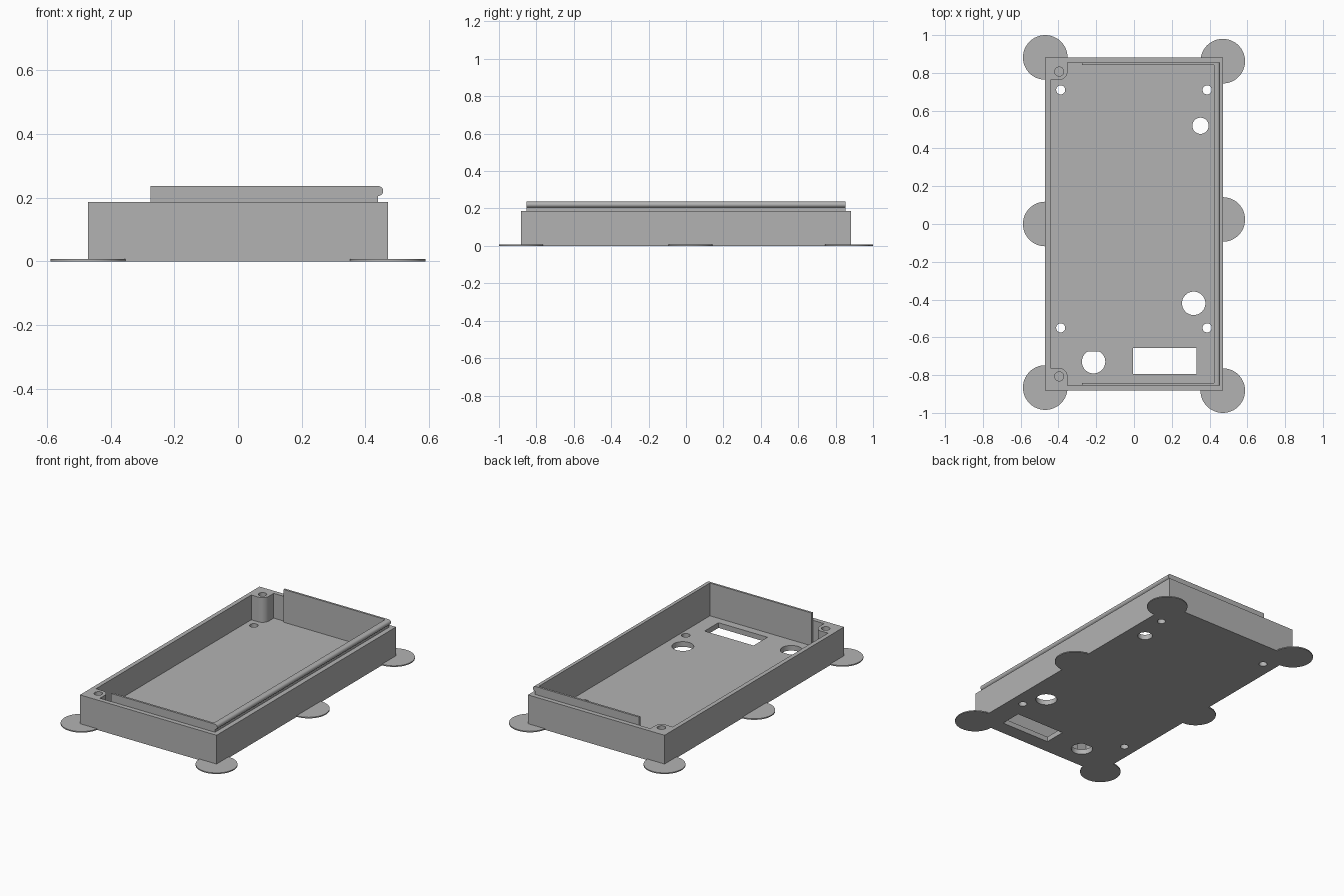
import bpy, bmesh, math

if "Cube" in bpy.data.objects:
    bpy.data.objects.remove(bpy.data.objects["Cube"])

grey = bpy.data.materials.new("plain grey")
grey.diffuse_color = (0.45, 0.45, 0.45, 1)
grey.use_nodes = True
grey.node_tree.nodes["Principled BSDF"].inputs["Base Color"].default_value = grey.diffuse_color

HX, HY = 0.47, 0.882          # half size of the case
RIM, FLOOR, TOP = 0.186, 0.032, 0.236
IX, IY = 0.443, 0.854         # inner face of the walls
LX, LY, LEND = 0.424, 0.841, -0.275   # inner face and end of the lip


def arc(cx, cy, r, a0, a1, n):
    return [(cx + r * math.cos(math.radians(a0 + (a1 - a0) * i / n)),
             cy + r * math.sin(math.radians(a0 + (a1 - a0) * i / n)))
            for i in range(n + 1)]


def circle(cx, cy, r, n=48):
    return arc(cx, cy, r, 0, 360, n)[:-1]


def rect(x0, x1, y0, y1):
    return [(x0, y0), (x1, y0), (x1, y1), (x0, y1)]


def extrude(name, outline, z0, z1):
    bm = bmesh.new()
    face = bm.faces.new([bm.verts.new((x, y, z0)) for x, y in outline])
    out = bmesh.ops.extrude_face_region(bm, geom=[face])["geom"]
    bmesh.ops.translate(bm, vec=(0, 0, z1 - z0),
                        verts=[v for v in out if isinstance(v, bmesh.types.BMVert)])
    bmesh.ops.recalc_face_normals(bm, faces=bm.faces)
    me = bpy.data.meshes.new(name)
    bm.to_mesh(me)
    bm.free()
    me.materials.append(grey)
    ob = bpy.data.objects.new(name, me)
    bpy.context.collection.objects.link(ob)
    return ob


def cut(ob, cutters):
    bpy.context.view_layer.objects.active = ob
    for c in cutters:
        m = ob.modifiers.new("cut", "BOOLEAN")
        m.operation, m.solver, m.object = "DIFFERENCE", "EXACT", c
        bpy.ops.object.modifier_apply(modifier=m.name)
    for c in cutters:
        bpy.data.objects.remove(c)


def smooth(ob):
    bpy.ops.object.select_all(action="DESELECT")
    ob.select_set(True)
    bpy.context.view_layer.objects.active = ob
    bpy.ops.object.shade_smooth_by_angle(angle=math.radians(30))


# Tray: solid block with a cavity that leaves two screw posts and the lip base
BX, BY, BR = -0.396, 0.807, 0.044
cavity = [(-IX, BY - BR)] + arc(BX, BY, BR, -90, 0, 12) + [(BX + BR, IY), (LEND, IY),
         (LEND, LY), (LX, LY)]
cavity += [(x, -y) for x, y in reversed(cavity)]
body = extrude("case_tray", rect(-HX, HX, -HY, HY), 0, RIM)
cutters = [extrude("cavity_cutter", cavity, FLOOR, 0.4)]

# Blind screw holes in the posts
for s in (1, -1):
    cutters.append(extrude("screw_cutter", circle(BX, s * BY, 0.024), 0.06, 0.4))

# Openings through the floor
openings = [circle(x, y, 0.024) for x in (-0.388, 0.387) for y in (0.71, -0.55)]
openings += [circle(0.352, 0.52, 0.043), circle(0.316, -0.42, 0.062),
             rect(-0.005, 0.332, -0.793, -0.657)]
flat = math.degrees(math.asin(0.053 / 0.062))
openings.append(arc(-0.214, -0.729, 0.062, 180 - flat, 360 + flat, 48))
cutters += [extrude("opening_cutter", o, -0.1, 0.1) for o in openings]
cut(body, cutters)
smooth(body)

# Raised lip on three sides
lip = extrude("raised_lip", [(LEND, LY), (LX, LY), (LX, -LY), (LEND, -LY),
                             (LEND, -IY), (0.44, -IY), (0.44, IY), (LEND, IY)], RIM, TOP)

# Rounded snap ridge along the right lip
ridge = extrude("snap_ridge", arc(0.44, 0, 0.0155, -90, 90, 16), -IY, IY)
ridge.rotation_euler = (math.radians(90), 0, 0)
ridge.location = (0, 0, TOP - 0.0155)
smooth(ridge)

# Thin round pads around the foot, trimmed against the tray
for x, y in [(-HX, HY), (-HX, 0), (-HX, -0.866), (HX, 0.862), (HX, 0.024), (HX, -HY)]:
    pad = extrude("foot_pad", circle(x, y, 0.118, 64), 0, 0.007)
    cut(pad, [extrude("pad_cutter", rect(-HX, HX, -HY, HY), -0.1, 0.1)])
    smooth(pad)
